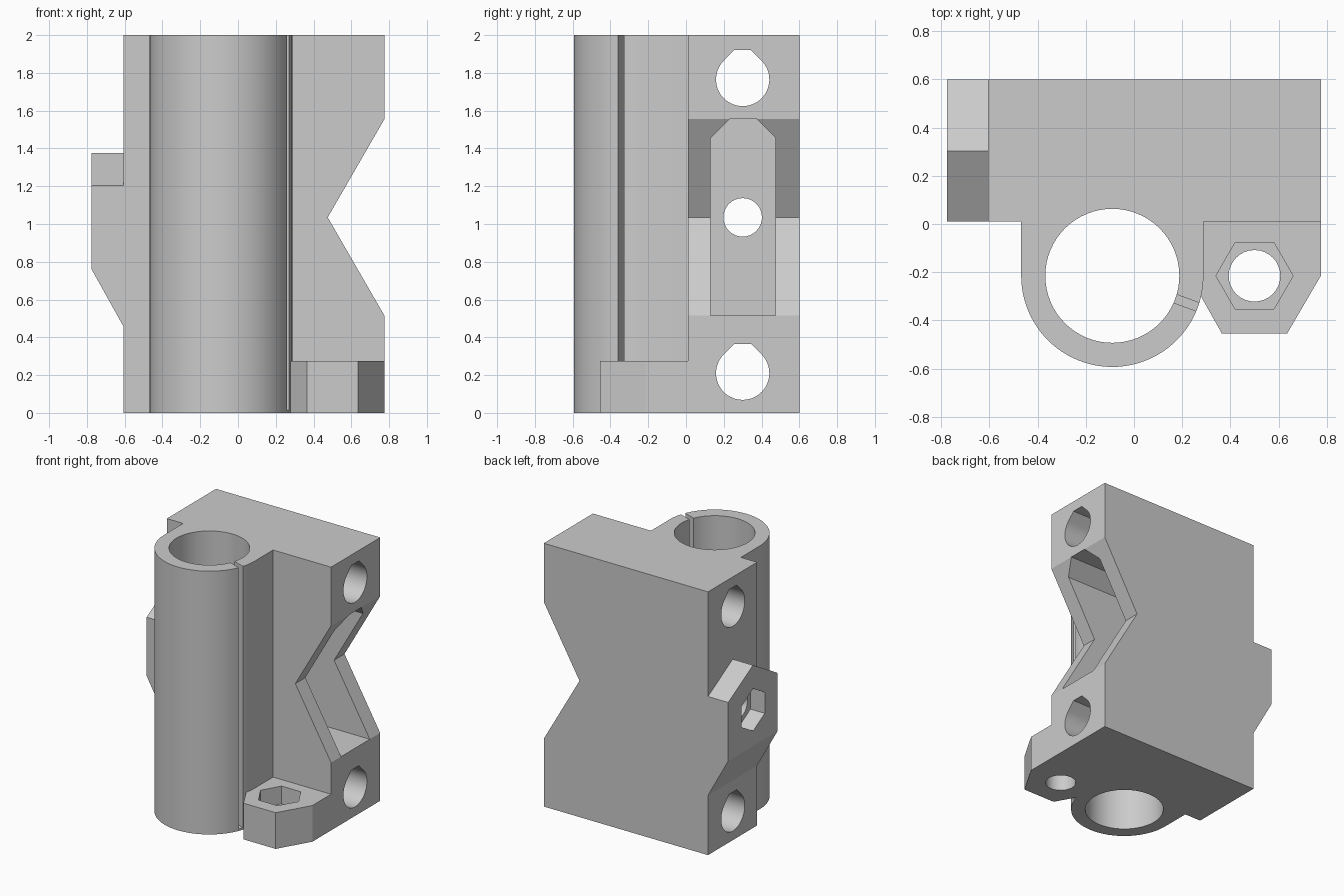
import bpy
import bmesh
from math import cos, sin, radians

cube = bpy.data.objects.get("Cube")
if cube:
    bpy.data.objects.remove(cube)

grey = bpy.data.materials.new("grey plastic")
grey.use_nodes = True
tone = (0.6, 0.6, 0.6, 1)
grey.diffuse_color = tone
grey.node_tree.nodes["Principled BSDF"].inputs["Base Color"].default_value = tone


def arc(u, v, r, start=0, end=360, steps=64):
    """Points on an arc; a full turn leaves out the repeated end point."""
    count = steps if end - start == 360 else steps + 1
    angles = [radians(start + (end - start) * i / steps) for i in range(count)]
    return [(u + r * cos(a), v + r * sin(a)) for a in angles]


def prism(name, points, axis, low, high):
    """Extrude a flat outline along one axis."""
    place = {"x": lambda u, v, h: (h, u, v),
             "y": lambda u, v, h: (u, h, v),
             "z": lambda u, v, h: (u, v, h)}[axis]
    bm = bmesh.new()
    ends = [[bm.verts.new(place(u, v, h)) for u, v in points] for h in (low, high)]
    bm.faces.new(ends[0])
    bm.faces.new(ends[1])
    n = len(points)
    for i in range(n):
        j = (i + 1) % n
        bm.faces.new((ends[0][i], ends[0][j], ends[1][j], ends[1][i]))
    bmesh.ops.recalc_face_normals(bm, faces=bm.faces)
    mesh = bpy.data.meshes.new(name)
    bm.to_mesh(mesh)
    bm.free()
    mesh.materials.append(grey)
    obj = bpy.data.objects.new(name, mesh)
    bpy.context.collection.objects.link(obj)
    return obj


def combine(target, other, operation):
    """Apply a boolean and discard the helper solid."""
    mod = target.modifiers.new("boolean", "BOOLEAN")
    mod.operation = operation
    mod.solver = "EXACT"
    mod.object = other
    bpy.context.view_layer.objects.active = target
    bpy.ops.object.modifier_apply(modifier=mod.name)
    bpy.data.objects.remove(other)


LEFT, RIGHT, FRONT, BACK = -0.605, 0.775, 0.01, 0.6
BORE_X, BORE_Y = -0.09, -0.215
LUG_X, LUG_Y = 0.5, -0.215
MID_Y, MID_Z = 0.303, 1.035

# Block and round bearing clamp share one outline
outline = [(RIGHT, FRONT), (RIGHT, BACK), (LEFT, BACK), (LEFT, FRONT),
           (BORE_X - 0.378, FRONT)]
outline += arc(BORE_X, BORE_Y, 0.378, 180, 360.001, 48)
outline += [(BORE_X + 0.378, FRONT)]
body = prism("carriage_bracket", outline, "z", 0, 2)

# Hexagonal lug at the foot
lug = prism("foot_lug", [(0.23, LUG_Y), (0.365, -0.455), (0.635, -0.455),
                         (RIGHT, LUG_Y), (RIGHT, 0.05), (0.23, 0.05)], "z", 0, 0.275)
combine(body, lug, "UNION")

# Side boss: sloping underside and a ridged top
boss = prism("side_boss", [(-0.5, 0.27), (LEFT, 0.455), (-0.775, 0.76),
                           (-0.775, 1.375), (-0.5, 1.375)], "y", FRONT, BACK)
ridge = prism("ridge_shape", [(FRONT, 0), (BACK, 0), (BACK, 1.205),
                              (MID_Y, 1.375), (FRONT, 1.205)], "x", -0.9, -0.4)
combine(boss, ridge, "INTERSECT")
combine(body, boss, "UNION")

# V notch in the open side
notch = prism("notch_cutter", [(0.475, MID_Z), (0.875, MID_Z + 0.693),
                               (0.875, MID_Z - 0.693)], "y", -0.1, 0.7)
combine(body, notch, "DIFFERENCE")

# Deep belt slot with bevelled top corners
slot = prism("slot_cutter", [(0.13, 0.515), (0.475, 0.515), (0.475, 1.455),
                             (0.375, 1.555), (0.23, 1.555), (0.13, 1.455)],
             "x", -0.33, 0.9)
combine(body, slot, "DIFFERENCE")

# Two rod holes with flat-topped teardrop section
for z in (0.21, 1.765):
    drop = arc(MID_Y - 0.003, z, 0.141, 135, 405, 40)
    drop += [(MID_Y + 0.042, z + 0.155), (MID_Y - 0.048, z + 0.155)]
    combine(body, prism("rod_cutter", drop, "x", -1, 1), "DIFFERENCE")

# Bolt hole through the boss, with a nut pocket
bolt = prism("bolt_cutter", arc(MID_Y - 0.003, MID_Z, 0.102, steps=32), "x", -1, 0)
combine(body, bolt, "DIFFERENCE")
pocket = prism("nut_cutter", arc(MID_Y - 0.003, MID_Z, 0.16, 30, 390, 6),
               "x", -1, -0.655)
combine(body, pocket, "DIFFERENCE")

# Bolt hole and nut pocket in the lug
bolt = prism("lug_bolt_cutter", arc(LUG_X, LUG_Y, 0.107, steps=32), "z", -0.1, 0.4)
combine(body, bolt, "DIFFERENCE")
pocket = prism("lug_nut_cutter", arc(LUG_X, LUG_Y, 0.16, steps=6), "z", 0.14, 0.4)
combine(body, pocket, "DIFFERENCE")

# Bearing bore
bore = prism("bore_cutter", arc(BORE_X, BORE_Y, 0.278), "z", -0.1, 2.1)
combine(body, bore, "DIFFERENCE")

# Narrow clamp slit, stopping just above the bottom
turn = radians(-20)
corners = [(0.2, -0.018), (0.395, -0.018), (0.395, 0.018), (0.2, 0.018)]
slit = prism("slit_cutter", [(BORE_X + r * cos(turn) - w * sin(turn),
                              BORE_Y + r * sin(turn) + w * cos(turn))
                             for r, w in corners], "z", 0.015, 2.1)
combine(body, slit, "DIFFERENCE")

# Smooth the round walls and keep the edges crisp
bpy.ops.object.select_all(action="DESELECT")
body.select_set(True)
bpy.context.view_layer.objects.active = body
bpy.ops.object.shade_smooth_by_angle(angle=radians(25))
